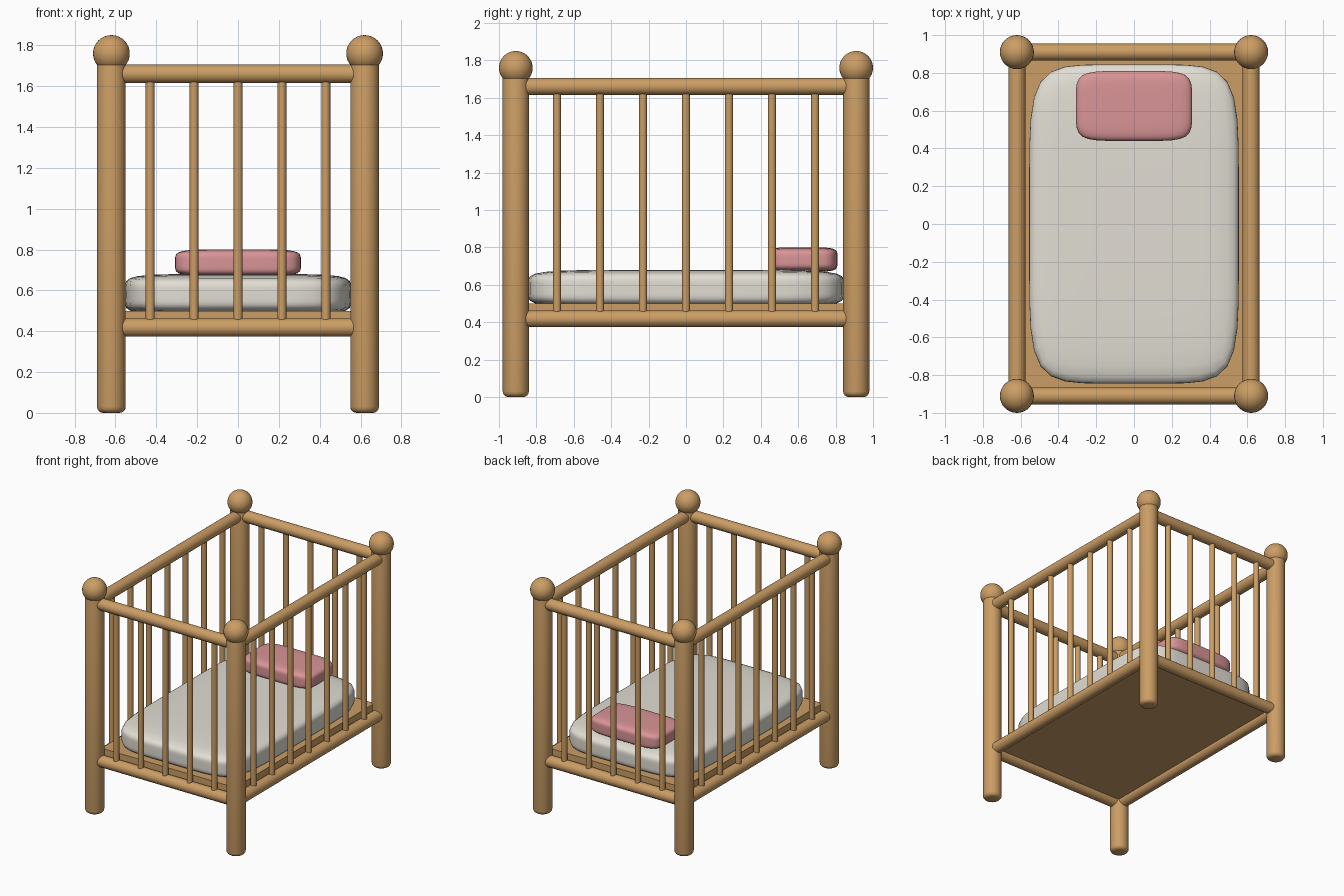
import bpy, bmesh, math
from mathutils import Vector

if "Cube" in bpy.data.objects:
    bpy.data.objects.remove(bpy.data.objects["Cube"])

POST_X, POST_Y = 0.62, 0.91


def material(name, rgb):
    m = bpy.data.materials.new(name)
    m.diffuse_color = (*rgb, 1)
    m.use_nodes = True
    m.node_tree.nodes["Principled BSDF"].inputs["Base Color"].default_value = m.diffuse_color
    return m


WOOD = material("wood", (0.60, 0.34, 0.13))
CREAM = material("cream_fabric", (0.76, 0.73, 0.66))
PINK = material("pink_fabric", (0.70, 0.30, 0.31))


def finish(bm, name, mat, smooth=True):
    me = bpy.data.meshes.new(name)
    bm.to_mesh(me)
    bm.free()
    me.materials.append(mat)
    ob = bpy.data.objects.new(name, me)
    bpy.context.collection.objects.link(ob)
    if smooth:
        bpy.ops.object.select_all(action='DESELECT')
        ob.select_set(True)
        bpy.context.view_layer.objects.active = ob
        bpy.ops.object.shade_smooth_by_angle(angle=math.radians(40))
    return ob


def rod(name, a, b, r, sides=24, bevel=0.0):
    """Cylinder from a to b, with optionally rounded ends."""
    a, b = Vector(a), Vector(b)
    bm = bmesh.new()
    bmesh.ops.create_cone(bm, cap_ends=True, segments=sides, radius1=r,
                          radius2=r, depth=(b - a).length)
    if bevel:
        rims = [e for e in bm.edges if abs(e.verts[0].co.z - e.verts[1].co.z) < 1e-5]
        bmesh.ops.bevel(bm, geom=rims, offset=bevel, segments=4,
                        profile=0.5, affect='EDGES')
    ob = finish(bm, name, WOOD)
    ob.location = (a + b) / 2
    ob.rotation_euler = (b - a).to_track_quat('Z', 'Y').to_euler()
    return ob


def cushion(name, centre, half, mat, power=6.0, cuts=11):
    """Cube grid pushed onto a rounded-box (superellipsoid) surface."""
    bm = bmesh.new()
    bmesh.ops.create_cube(bm, size=2)
    bmesh.ops.subdivide_edges(bm, edges=bm.edges[:], cuts=cuts, use_grid_fill=True)
    for v in bm.verts:
        n = sum(abs(c) ** power for c in v.co) ** (1 / power)
        v.co = [c / n * h for c, h in zip(v.co, half)]
    ob = finish(bm, name, mat)
    ob.location = centre
    return ob


# corner posts with ball finials
for sx in (-1, 1):
    for sy in (-1, 1):
        x, y = sx * POST_X, sy * POST_Y
        rod("corner_post", (x, y, 0), (x, y, 1.74), 0.07, 32, 0.03)
        bm = bmesh.new()
        bmesh.ops.create_uvsphere(bm, u_segments=32, v_segments=16, radius=0.09)
        finish(bm, "post_ball", WOOD).location = (x, y, 1.76)

# rails and slats on all four sides
for s in (-1, 1):
    for z, label in ((0.418, "lower_rail"), (1.66, "upper_rail")):
        rod("end_" + label, (-0.61, s * POST_Y, z), (0.61, s * POST_Y, z), 0.045)
        rod("side_" + label, (s * POST_X, -0.90, z), (s * POST_X, 0.90, z), 0.045)
    for i in range(-2, 3):
        x = i * 0.215
        rod("end_slat", (x, s * POST_Y, 0.45), (x, s * POST_Y, 1.63), 0.022, 16)
    for i in range(-3, 4):
        y = i * 0.23
        rod("side_slat", (s * POST_X, y, 0.45), (s * POST_X, y, 1.63), 0.022, 16)

# base board
bm = bmesh.new()
bmesh.ops.create_cube(bm, size=1)
bmesh.ops.scale(bm, vec=(1.17, 1.75, 0.08), verts=bm.verts)
finish(bm, "base_board", WOOD, smooth=False).location = (0, 0, 0.46)

# bedding
cushion("mattress", (0, 0, 0.58), (0.555, 0.845, 0.10), CREAM)
cushion("pillow", (0, 0.625, 0.735), (0.308, 0.185, 0.065), PINK, power=5.5)
